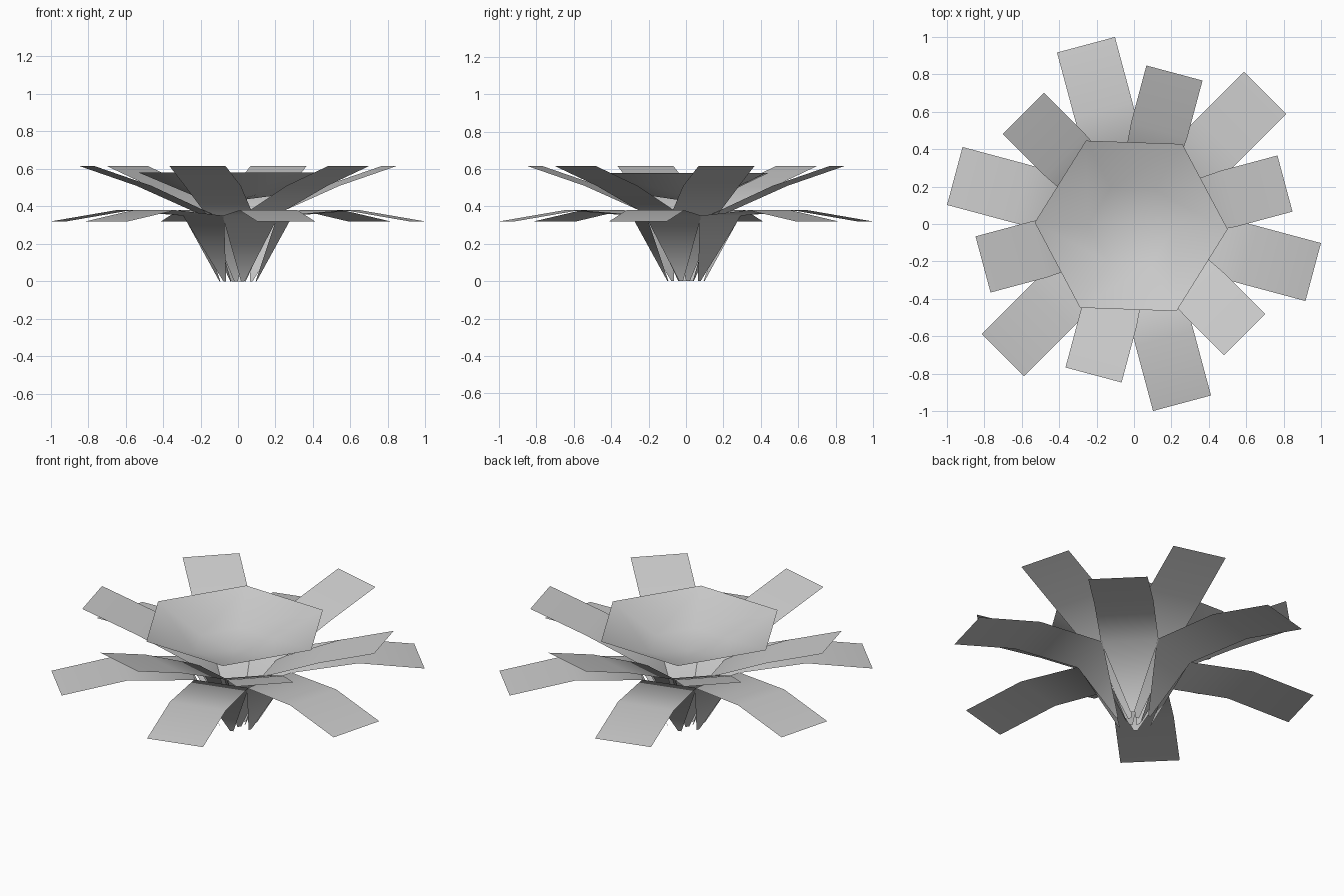
import bpy, bmesh, math
from mathutils import Matrix, Vector

cube = bpy.data.objects.get("Cube")
if cube:
    bpy.data.objects.remove(cube, do_unlink=True)

grey = bpy.data.materials.new("pale_grey")
grey.use_nodes = True
grey.diffuse_color = (0.6, 0.6, 0.6, 1)
grey.node_tree.nodes["Principled BSDF"].inputs["Base Color"].default_value = (0.6, 0.6, 0.6, 1)


def finish(name, bm):
    """Turn a bmesh into a smooth shaded object."""
    mesh = bpy.data.meshes.new(name)
    for face in bm.faces:
        face.smooth = True
    bm.to_mesh(mesh)
    bm.free()
    mesh.materials.append(grey)
    obj = bpy.data.objects.new(name, mesh)
    bpy.context.collection.objects.link(obj)
    return obj


def petal(name, profile, degrees):
    """Folded strip; profile rows are (radius, height, half width)."""
    bm = bmesh.new()
    rows = [[bm.verts.new((r, side * w, z)) for side in (-1, 1)] for r, z, w in profile]
    for a, b in zip(rows, rows[1:]):
        bm.faces.new((a[0], b[0], b[1], a[1]))
    bm.transform(Matrix.Rotation(math.radians(degrees), 4, "Z"))
    return finish(name, bm)


# Two alternating whorls of six petals
lower = [(0.1, 0, 0.01), (0.26, 0.35, 0.155), (0.63, 0.38, 0.16), (0.99, 0.32, 0.16)]
upper = [(0.04, 0, 0.01), (0.18, 0.36, 0.13), (0.52, 0.51, 0.155), (0.834, 0.615, 0.155)]
for i in range(6):
    petal(f"lower_petal_{i + 1}", lower, 45 + 60 * i)
    petal(f"upper_petal_{i + 1}", upper, 15 + 60 * i)

# Shallow six-sided cup in the middle
bm = bmesh.new()
rings = []
for radius, height in ((0.515, 0.58), (0.23, 0.46)):
    ring = []
    for k in range(6):
        angle = math.radians(60 * k - 2)
        ring.append(bm.verts.new(Vector((radius * math.cos(angle) - 0.015,
                                         radius * math.sin(angle) - 0.01, height))))
    rings.append(ring)
centre = bm.verts.new((-0.015, -0.01, 0.43))
rim, floor = rings
for k in range(6):
    n = (k + 1) % 6
    bm.faces.new((rim[k], rim[n], floor[n], floor[k]))
    bm.faces.new((floor[k], floor[n], centre))
finish("centre_cup", bm)
